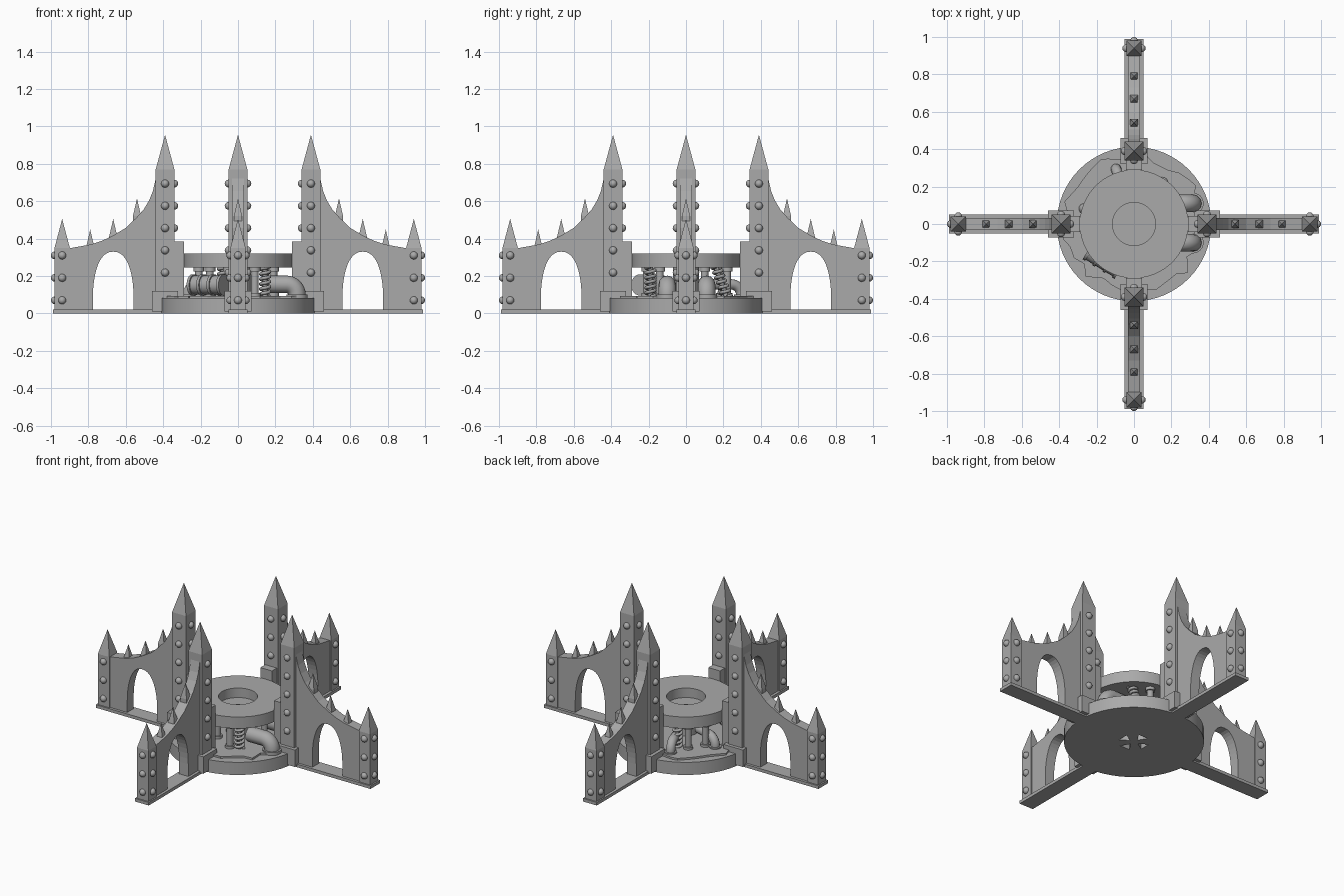
import bpy, bmesh, math, random
from mathutils import Matrix, Vector

if "Cube" in bpy.data.objects:
    bpy.data.objects.remove(bpy.data.objects["Cube"], do_unlink=True)

random.seed(4)
stone = bpy.data.materials.new("grey_stone")
stone.use_nodes = True
grey = (0.4, 0.4, 0.4, 1)
stone.diffuse_color = grey
stone.node_tree.nodes["Principled BSDF"].inputs["Base Color"].default_value = grey


def finish(name, bm, smooth=False):
    bmesh.ops.recalc_face_normals(bm, faces=bm.faces)
    if smooth:
        for f in bm.faces:
            f.smooth = True
        for e in bm.edges:
            e.smooth = len(e.link_faces) == 2 and e.calc_face_angle(0) < 0.6
    mesh = bpy.data.meshes.new(name)
    bm.to_mesh(mesh)
    bm.free()
    mesh.materials.append(stone)
    ob = bpy.data.objects.new(name, mesh)
    bpy.context.collection.objects.link(ob)
    return ob


def box(bm, x, y, z):
    """Box given by its (low, high) limits on each axis."""
    size = [b - a for a, b in (x, y, z)]
    mid = [(a + b) / 2 for a, b in (x, y, z)]
    m = Matrix.Translation(mid) @ Matrix.Diagonal((*size, 1))
    bmesh.ops.create_cube(bm, size=1, matrix=m)


def spired_post(bm, x, half, low, eave, tip):
    box(bm, (x - half, x + half), (-half, half), (low, eave))
    m = Matrix.Translation((x, 0, (eave + tip) / 2)) @ Matrix.Rotation(math.pi / 4, 4, "Z")
    bmesh.ops.create_cone(bm, cap_ends=True, segments=4, radius1=half * math.sqrt(2),
                          radius2=0, depth=tip - eave, matrix=m)


def rod(bm, a, b, r, segments=24):
    a, b = Vector(a), Vector(b)
    turn = (b - a).to_track_quat("Z", "Y").to_matrix().to_4x4()
    bmesh.ops.create_cone(bm, cap_ends=True, segments=segments, radius1=r, radius2=r,
                          depth=(b - a).length, matrix=Matrix.Translation((a + b) / 2) @ turn)


def prism(bm, points, offset):
    face = bm.faces.new([bm.verts.new(p) for p in points])
    made = bmesh.ops.extrude_face_region(bm, geom=[face])["geom"]
    moved = [v for v in made if isinstance(v, bmesh.types.BMVert)]
    bmesh.ops.translate(bm, verts=moved, vec=offset)


def lathe(name, profile, closed=False):
    bm = bmesh.new()
    verts = [bm.verts.new((r, 0, z)) for r, z in profile]
    pairs = list(zip(verts, verts[1:] + verts[:1]))
    edges = [bm.edges.new(p) for p in (pairs if closed else pairs[:-1])]
    bmesh.ops.spin(bm, geom=verts + edges, cent=(0, 0, 0), axis=(0, 0, 1),
                   angle=math.tau, steps=64)
    bmesh.ops.remove_doubles(bm, verts=bm.verts, dist=0.0001)
    return finish(name, bm, True)


def tube(name, points, r):
    curve = bpy.data.curves.new(name, "CURVE")
    curve.dimensions = "3D"
    curve.bevel_depth, curve.bevel_resolution = r, 4
    curve.use_fill_caps = True
    line = curve.splines.new("POLY")
    line.points.add(len(points) - 1)
    for p, co in zip(line.points, points):
        p.co = (*co, 1)
    line.use_smooth = True
    curve.materials.append(stone)
    ob = bpy.data.objects.new(name, curve)
    bpy.context.collection.objects.link(ob)


def elbow(name, x, y, angle, r):
    """Pipe leaving the core, turning down into the base."""
    bend = 0.055
    path = [(x - 0.16, 0.155)]
    for i in range(9):
        t = i * math.pi / 16
        path.append((x - bend + bend * math.sin(t), 0.1 + bend * math.cos(t)))
    path.append((x, 0.08))
    turn = Matrix.Rotation(angle, 3, "Z")
    tube(name, [turn @ Vector((px, y, pz)) for px, pz in path], r)
    bm = bmesh.new()
    rod(bm, turn @ Vector((x, y, 0.08)), turn @ Vector((x, y, 0.102)), r + 0.01)
    finish(name + "_flange", bm, True)


def wing_walls(bm):
    # Sweeping top, then the outer edge, then around the pointed arch
    top = [(0.42, 0.74), (0.44, 0.72), (0.455, 0.655), (0.475, 0.605), (0.505, 0.555),
           (0.54, 0.515), (0.6, 0.457), (0.67, 0.415), (0.73, 0.387), (0.79, 0.368), (0.92, 0.345)]
    side = []
    for i in range(11):
        t = i / 10
        side.append((0.108 * math.cos(t * math.pi / 2) ** 0.85, 0.1 + 0.23 * math.sin(t * math.pi / 2)))
    right = [(0.667 + w, z) for w, z in side]
    left = [(0.667 - w, z) for w, z in reversed(side[:-1])]
    outline = top + [(0.92, 0.02), (0.775, 0.02)] + right + left + [(0.559, 0.02), (0.42, 0.02)]
    prism(bm, [(x, -0.033, z) for x, z in outline], (0, 0.066, 0))


def stud(bm, x, y, z):
    bmesh.ops.create_uvsphere(bm, u_segments=16, v_segments=10, radius=0.021,
                              matrix=Matrix.Translation((x, y, z)))


# Four buttress wings
for n, side in enumerate(("left", "back", "right", "front")):
    parts = []
    bm = bmesh.new()
    wing_walls(bm)
    parts.append(finish(side + "_arched_wall", bm))

    bm = bmesh.new()
    box(bm, (0.36, 0.99), (-0.05, 0.05), (0, 0.02))
    box(bm, (0.32, 0.46), (-0.072, 0.072), (0.01, 0.12))
    box(bm, (0.29, 0.36), (-0.042, 0.042), (0.08, 0.385))
    parts.append(finish(side + "_plinth", bm))

    bm = bmesh.new()
    spired_post(bm, 0.39, 0.05, 0.02, 0.77, 0.955)
    parts.append(finish(side + "_tall_tower", bm))
    bm = bmesh.new()
    spired_post(bm, 0.94, 0.041, 0.02, 0.35, 0.505)
    parts.append(finish(side + "_outer_tower", bm))

    bm = bmesh.new()
    for x, tip in ((0.54, 0.615), (0.667, 0.505), (0.79, 0.448)):
        spired_post(bm, x, 0.022, tip - 0.14, tip - 0.095, tip)
    parts.append(finish(side + "_pinnacles", bm))

    bm = bmesh.new()
    for i in range(3):
        z = 0.07 + 0.12 * i
        stud(bm, 0.979, 0, z)
        for y in (-0.041, 0.041):
            stud(bm, 0.94, y, z)
    for i in range(5):
        z = 0.218 + 0.119 * i
        stud(bm, 0.341, 0, z)
        for y in (-0.05, 0.05):
            stud(bm, 0.39, y, z)
    parts.append(finish(side + "_studs", bm, True))
    for ob in parts:
        ob.rotation_euler.z = n * math.pi / 2

# Base disc with four small notches underneath
base = lathe("base_disc", [(0, 0), (0.413, 0), (0.413, 0.082), (0, 0.082)])
bm = bmesh.new()
for n in range(4):
    turn = Matrix.Rotation(n * math.pi / 2, 3, "Z")
    tri = [(0.03, 0, -0.01), (0.085, -0.035, -0.01), (0.085, 0.035, -0.01)]
    prism(bm, [turn @ Vector(p) for p in tri], (0, 0, 0.05))
cutter = finish("notch_cutter", bm)
cutter.hide_render = True
cutter.hide_set(True)
cut = base.modifiers.new("notches", "BOOLEAN")
cut.object, cut.operation, cut.solver = cutter, "DIFFERENCE", "EXACT"

# Broken floor slab on the base
bm = bmesh.new()
jagged = []
for i in range(36):
    r, a = random.uniform(0.33, 0.395), math.tau * (i + random.uniform(-0.3, 0.3)) / 36
    jagged.append((r * math.cos(a), r * math.sin(a), 0.08))
prism(bm, jagged, (0, 0, 0.014))
finish("broken_slab", bm)

# Upper ring with a round recess
lathe("upper_ring", [(0, 0.245), (0.29, 0.245), (0.29, 0.32), (0.115, 0.32), (0.115, 0.258), (0, 0.258)])
bm = bmesh.new()
rod(bm, (0, 0, 0.25), (0, 0, 0.264), 0.015)
finish("centre_pin", bm, True)

# Machinery between the discs
bm = bmesh.new()
rod(bm, (0, 0, 0.08), (0, 0, 0.25), 0.07, 32)
for x, y in ((0.09, -0.21), (0.06, 0.22), (-0.21, 0.1), (-0.05, -0.14), (0.19, 0), (-0.15, 0.19)):
    rod(bm, (x, y, 0.08), (x, y, 0.25), 0.02)
    for z in (0.09, 0.225):
        rod(bm, (x, y, z), (x, y, z + 0.02), 0.029)
finish("support_columns", bm, True)

bm = bmesh.new()
start, end = Vector((-0.245, -0.14, 0.152)), Vector((-0.075, -0.245, 0.152))
rod(bm, start, end, 0.05)
for t in (0, 0.3, 0.62, 0.92):
    rod(bm, start.lerp(end, t), start.lerp(end, t + 0.08), 0.057)
finish("banded_tank", bm, True)

for n, y in enumerate((-0.1, 0.11)):
    elbow("elbow_pipe_%d" % n, 0.315, y, 0, 0.047)
elbow("back_pipe", 0.31, 0, math.radians(108), 0.028)
elbow("side_pipe", 0.28, 0, math.radians(163), 0.028)

for n, (x, y, lean) in enumerate(((0.145, -0.19, 0), (0.15, 0.19, 0.06), (-0.08, 0.2, 0))):
    coil = []
    for i in range(97):
        t = i / 96
        a = t * math.tau * 6
        coil.append((x + 0.024 * math.cos(a), y + lean * (0.5 - t) + 0.024 * math.sin(a), 0.09 + 0.16 * t))
    tube("spring_%d" % n, coil, 0.009)
    bm = bmesh.new()
    rod(bm, (x, y + lean / 2, 0.08), (x, y - lean / 2, 0.25), 0.013)
    finish("spring_rod_%d" % n, bm, True)
